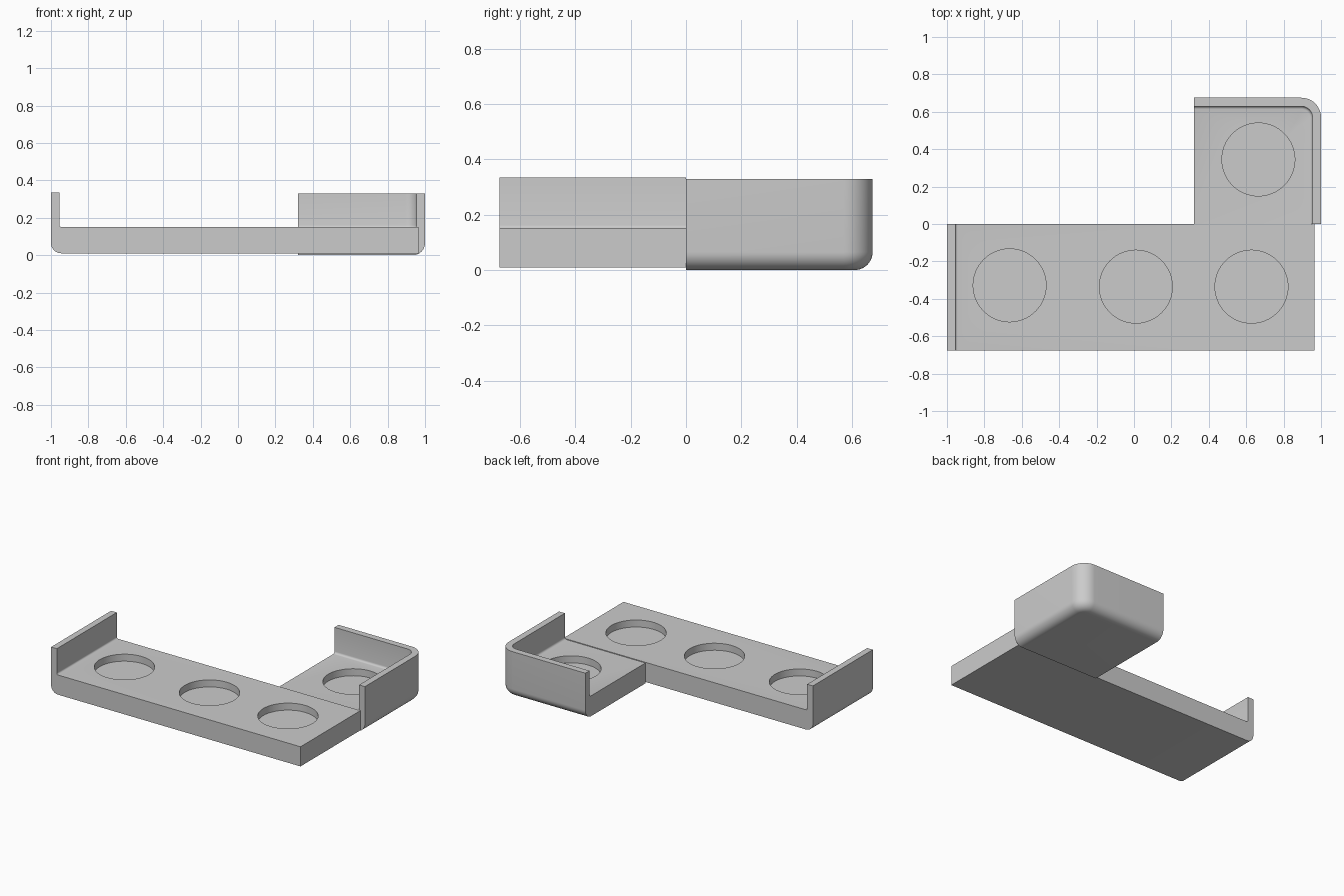
import bpy, bmesh
from math import sin, cos, pi

if "Cube" in bpy.data.objects:
    bpy.data.objects.remove(bpy.data.objects["Cube"])

POCKET_R, POCKET_DEPTH = 0.195, 0.05


def arc(cx, cy, r, a0, a1, n):
    """Points on an arc, angles in units of pi."""
    return [(cx + r * cos(pi * (a0 + (a1 - a0) * i / n)),
             cy + r * sin(pi * (a0 + (a1 - a0) * i / n))) for i in range(n + 1)]


def finish(name, bm, pockets, top):
    """Make the object, cut its round pockets and smooth the fillets."""
    bmesh.ops.recalc_face_normals(bm, faces=bm.faces)
    mesh = bpy.data.meshes.new(name)
    bm.to_mesh(mesh)
    bm.free()
    obj = bpy.data.objects.new(name, mesh)
    bpy.context.collection.objects.link(obj)
    for x, y in pockets:
        bpy.ops.mesh.primitive_cylinder_add(
            vertices=64, radius=POCKET_R, depth=2 * POCKET_DEPTH, location=(x, y, top))
        cutter = bpy.context.object
        cutter.name = "pocket_cutter"
        cutter.hide_render = True
        mod = obj.modifiers.new("pocket", 'BOOLEAN')
        mod.operation, mod.solver, mod.object = 'DIFFERENCE', 'EXACT', cutter
        bpy.context.view_layer.objects.active = obj
        bpy.ops.object.modifier_apply(modifier=mod.name)
        bpy.data.objects.remove(cutter)
    bpy.ops.object.select_all(action='DESELECT')
    obj.select_set(True)
    bpy.context.view_layer.objects.active = obj
    bpy.ops.object.shade_smooth_by_angle(angle=pi / 6)
    return obj


# Long tray: L-shaped profile with a rounded outer corner, extruded along y
profile = ([(0.965, 0.01), (0.965, 0.15)]
           + arc(-0.943, 0.162, 0.012, 1.5, 1.0, 4)
           + [(-0.955, 0.335), (-1.0, 0.335)]
           + arc(-0.945, 0.065, 0.055, 1.0, 1.5, 10))
bm = bmesh.new()
face = bm.faces.new([bm.verts.new((x, -0.675, z)) for x, z in profile])
ext = bmesh.ops.extrude_face_region(bm, geom=[face])
bmesh.ops.translate(bm, vec=(0, 0.675, 0),
                    verts=[v for v in ext["geom"] if isinstance(v, bmesh.types.BMVert)])
finish("long_tray", bm, [(-0.665, -0.328), (0.01, -0.335), (0.628, -0.335)], 0.15)

# Corner tray: wall profile (inset, height) swept around a rounded corner
X0, X1, Y1, R, FLOOR = 0.32, 1.0, 0.675, 0.105, 0.145
wall = (arc(0.065, 0.065, 0.065, 1.5, 1.0, 10)
        + [(0.0, 0.33), (0.046, 0.33)]
        + arc(0.061, FLOOR + 0.015, 0.015, 1.0, 1.5, 4))
bm = bmesh.new()
rows = []
for inset, z in wall:
    path = ([(X1 - inset, 0)]
            + arc(X1 - R, Y1 - R, R - inset, 0, 0.5, 12)
            + [(X0, Y1 - inset)])
    rows.append([bm.verts.new((x, y, z)) for x, y in path])
for a, b in zip(rows, rows[1:]):
    for i in range(len(a) - 1):
        bm.faces.new((a[i], a[i + 1], b[i + 1], b[i]))
low = bm.verts.new((X0, 0, 0))
high = bm.verts.new((X0, 0, FLOOR))
bm.faces.new(rows[0] + [low])
bm.faces.new(rows[-1] + [high])
for end in (0, -1):
    bm.faces.new([r[end] for r in rows] + [high, low])
finish("corner_tray", bm, [(0.665, 0.345)], FLOOR)
